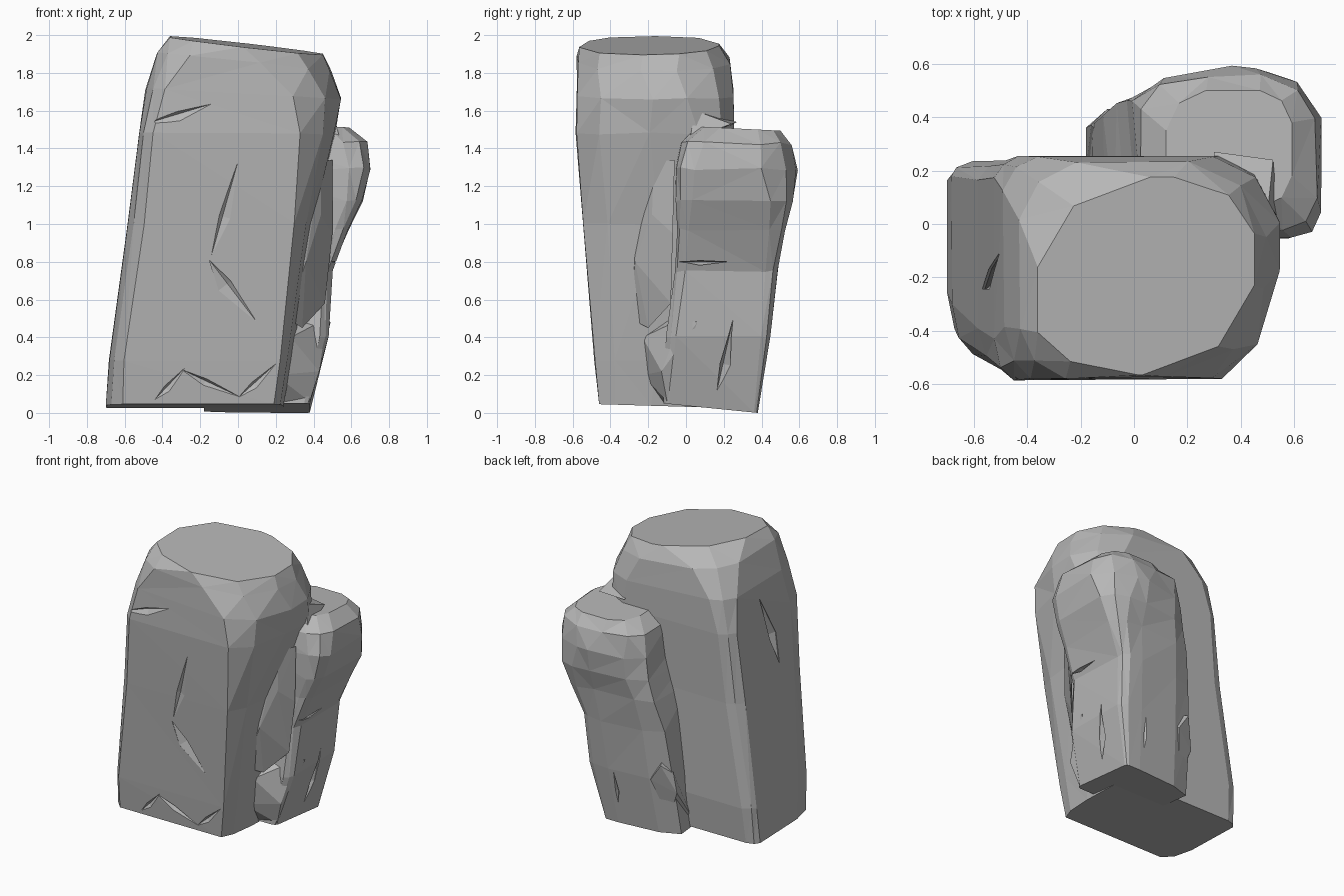
import bpy, bmesh, math, random
from mathutils import Vector

random.seed(4)
cube = bpy.data.objects.get("Cube")
if cube:
    bpy.data.objects.remove(cube, do_unlink=True)

stone = bpy.data.materials.new("stone_grey")
stone.use_nodes = True
colour = (0.47, 0.47, 0.47, 1)
stone.diffuse_color = colour
stone.node_tree.nodes["Principled BSDF"].inputs["Base Color"].default_value = colour


def finish(name, bm):
    """Turn a bmesh into a flat shaded stone object."""
    bmesh.ops.recalc_face_normals(bm, faces=bm.faces)
    mesh = bpy.data.meshes.new(name)
    bm.to_mesh(mesh)
    bm.free()
    mesh.materials.append(stone)
    obj = bpy.data.objects.new(name, mesh)
    bpy.context.collection.objects.link(obj)
    return obj


def ring(z, x0, x1, y0, y1, radii, tilt=(0, 0), stretch=(1, 1, 1, 1)):
    """Rounded box outline: front left, front right, back right, back left corner."""
    corners = [(x0, y0, 1, 1), (x1, y0, -1, 1), (x1, y1, -1, -1), (x0, y1, 1, -1)]
    points = []
    for i, (x, y, sx, sy) in enumerate(corners):
        rx, ry = radii[i], radii[i] * stretch[i]
        arc = [(0, 1), (0.32, 0.32), (1, 0)]
        if i % 2:
            arc.reverse()
        for u, v in arc:
            px, py = x + sx * rx * u, y + sy * ry * v
            dz = tilt[0] * (px - (x0 + x1) / 2) + tilt[1] * (py - (y0 + y1) / 2)
            points.append(Vector((px, py, z + dz)))
    return points


def loft(name, rings, rough):
    """Skin stacked outlines, roughening those between the two flat ends."""
    bm = bmesh.new()
    loops = []
    for i, points in enumerate(rings):
        amount = rough if 0 < i < len(rings) - 1 else 0
        loops.append([bm.verts.new(p + Vector([random.uniform(-amount, amount) for _ in p]))
                      for p in points])
    for low, high in zip(loops, loops[1:]):
        for i in range(len(low)):
            j = (i + 1) % len(low)
            bm.faces.new((low[i], low[j], high[j], high[i]))
    bm.faces.new(loops[0])
    bm.faces.new(loops[-1])
    bmesh.ops.triangulate(bm, faces=[f for f in bm.faces if len(f.verts) == 4])
    return finish(name, bm)


def hull(name, points):
    bm = bmesh.new()
    for p in points:
        bm.verts.new(p)
    bmesh.ops.convex_hull(bm, input=bm.verts)
    return finish(name, bm)


def chip(target, start, end, normal, width, depth):
    """Carve a shallow spindle shaped gouge between two surface points."""
    a, b, n = Vector(start), Vector(end), Vector(normal)
    side = (b - a).cross(n).normalized() * width
    mid = a.lerp(b, 0.4)
    cutter = hull("chip_cutter", [a, b, mid + side, mid - side * 0.4,
                                  mid - n * depth, mid + n * 0.1])
    cutter.hide_render = True
    mod = target.modifiers.new("chip", "BOOLEAN")
    mod.operation, mod.object, mod.solver = "DIFFERENCE", cutter, "EXACT"
    bpy.context.view_layer.objects.active = target
    bpy.ops.object.modifier_apply(modifier=mod.name)
    bpy.data.objects.remove(cutter, do_unlink=True)


# Tall leaning pillar
wide = (2.3, 5.5, 1, 0.6)
tall_pillar = loft("tall_pillar", [
    ring(0.036, -0.7, 0.24, -0.46, 0.21, (0.09, 0.05, 0.1, 0.08), (0, -0.03), wide),
    ring(0.28, -0.685, 0.285, -0.485, 0.23, (0.08, 0.06, 0.1, 0.08), stretch=wide),
    ring(1, -0.58, 0.39, -0.55, 0.24, (0.08, 0.09, 0.12, 0.1), (0, 0), (2, 4.5, 1, 0.7)),
    ring(1.48, -0.525, 0.51, -0.585, 0.25, (0.08, 0.18, 0.18, 0.1), (0, 0), (2, 2.2, 1, 0.8)),
    ring(1.69, -0.485, 0.54, -0.58, 0.25, (0.1, 0.25, 0.25, 0.13), (-0.05, 0), (2, 1.6, 1, 1)),
    ring(1.86, -0.43, 0.49, -0.575, 0.23, (0.17, 0.37, 0.28, 0.22), (-0.1, 0), (1.1, 0.9, 1, 1)),
    ring(1.945, -0.36, 0.45, -0.565, 0.175, (0.38, 0.42, 0.3, 0.42), (-0.12, 0.03), (0.42, 0.8, 0.7, 0.8)),
], 0.006)

# Shorter pillar behind it, its back face turned, flaring into a bulging head
skew = (1, 1, 1, 0.16)
short_pillar = loft("short_pillar", [
    ring(0.025, -0.18, 0.38, -0.12, 0.38, (0.03, 0.03, 0.02, 0.45), (0, -0.1), skew),
    ring(0.4, -0.15, 0.475, -0.1, 0.445, (0.05, 0.05, 0.05, 0.45), stretch=skew),
    ring(0.75, -0.11, 0.495, -0.06, 0.485, (0.06, 0.05, 0.06, 0.45), stretch=skew),
    ring(0.97, -0.07, 0.58, -0.05, 0.525, (0.08, 0.07, 0.08, 0.43), stretch=skew),
    ring(1.12, -0.03, 0.66, -0.06, 0.56, (0.1, 0.09, 0.15, 0.4), (0, 0), (1, 1, 0.7, 0.25)),
    ring(1.28, 0, 0.695, -0.055, 0.588, (0.12, 0.1, 0.24, 0.36), (0.04, 0), (1, 1, 0.8, 0.35)),
    ring(1.43, 0.02, 0.68, -0.03, 0.555, (0.15, 0.13, 0.2, 0.25), (0, -0.02), (1, 1, 0.8, 0.5)),
    ring(1.505, 0.12, 0.59, 0.06, 0.5, (0.12, 0.12, 0.12, 0.15), (0, -0.05)),
], 0.008)

# Broken lumps wedged between the pillars
hull("base_lump", [(0.2, -0.12, 0.05), (0.38, -0.1, 0.06), (0.2, -0.23, 0.2), (0.28, -0.23, 0.4),
                   (0.47, -0.02, 0.5), (0.49, 0.06, 0.48), (0.3, -0.03, 0.54), (0.43, -0.13, 0.22)])
hull("side_lump", [(0.26, -0.3, 0.5), (0.3, -0.28, 1.1), (0.44, -0.17, 1.33), (0.5, -0.06, 1.34),
                   (0.46, -0.08, 0.58), (0.34, -0.2, 0.45), (0.36, -0.27, 0.8), (0.5, -0.07, 0.95),
                   (0.44, -0.18, 1.05)])
hull("upper_lump", [(0.4, 0, 1.4), (0.54, 0.02, 1.45), (0.52, 0.24, 1.53), (0.5, 0.05, 1.6),
                    (0.3, 0.27, 1.54), (0.3, 0.1, 1.58)])
hull("back_lump", [(-0.18, 0.2, 0.1), (-0.18, 0.36, 0.32), (-0.16, 0.37, 0.46), (-0.1, 0.43, 0.52),
                   (-0.02, 0.43, 0.4), (0, 0.2, 0.6), (-0.1, 0.33, 0.1)])

# Gouges on the front and left of the tall pillar
front, left, right, back = (0, -1, 0), (-1, 0, 0), (1, 0, 0), (0, 1, 0)
chip(tall_pillar, (-0.49, -0.58, 1.53), (-0.06, -0.59, 1.66), front, 0.04, 0.03)
chip(tall_pillar, (-0.15, -0.53, 0.8), (0.02, -0.58, 1.4), front, 0.05, 0.02)
chip(tall_pillar, (-0.16, -0.52, 0.82), (0.1, -0.5, 0.48), front, 0.06, 0.02)
chip(tall_pillar, (-0.45, -0.465, 0.06), (-0.28, -0.48, 0.24), front, 0.03, 0.02)
chip(tall_pillar, (-0.3, -0.48, 0.23), (0.02, -0.465, 0.08), front, 0.03, 0.02)
chip(tall_pillar, (0, -0.465, 0.08), (0.2, -0.48, 0.26), front, 0.03, 0.02)
chip(tall_pillar, (-0.56, -0.25, 1.1), (-0.49, -0.1, 1.65), left, 0.06, 0.04)

# Gouges on the short pillar
chip(short_pillar, (0.41, 0.16, 0.1), (0.48, 0.25, 0.5), right, 0.04, 0.05)
chip(short_pillar, (0.5, -0.04, 0.8), (0.5, 0.24, 0.8), right, 0.02, 0.03)
chip(short_pillar, (0.25, 0.41, 0.1), (0.27, 0.46, 0.45), back, 0.03, 0.04)
